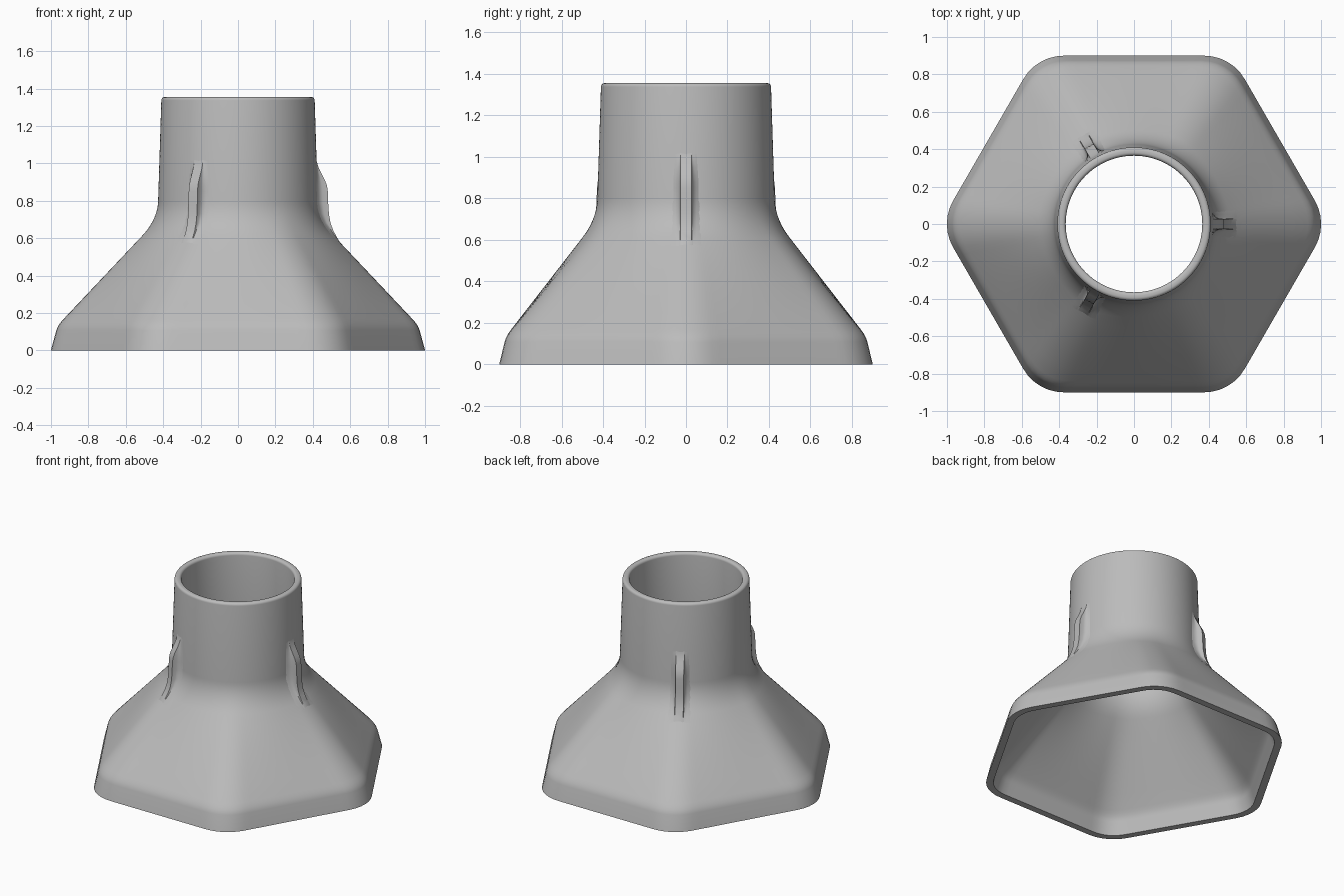
import bpy, bmesh, math

if "Cube" in bpy.data.objects:
    bpy.data.objects.remove(bpy.data.objects["Cube"], do_unlink=True)

SEGMENTS = 144
HEIGHT = 1.355
SHOULDER, NECK_START = 0.135, 0.70
NECK_RADIUS = 0.43
WALL = 0.047

grey = bpy.data.materials.new("light grey")
grey.use_nodes = True
grey.diffuse_color = (0.5, 0.5, 0.5, 1)
grey.node_tree.nodes["Principled BSDF"].inputs["Base Color"].default_value = (0.5, 0.5, 0.5, 1)


def hexagon_radius(angle, apothem, corner):
    """Polar radius of a hexagon with rounded corners, one corner on +x."""
    sector = math.pi / 3
    off = abs((angle + sector / 2) % sector - sector / 2)
    flat = sector / 2 - off
    core = apothem - corner
    if math.tan(flat) * apothem <= core * math.tan(sector / 2):
        return apothem / math.cos(flat)
    centre = core / math.cos(sector / 2)
    return centre * math.cos(off) + math.sqrt(max(0, corner ** 2 - (centre * math.sin(off)) ** 2))


def ring(z, apothem, corner, radius=0, t=0):
    """A cross-section blended from hexagon (t=0) to circle (t=1)."""
    radii = []
    for i in range(SEGMENTS):
        a = math.tau * i / SEGMENTS
        radii.append((1 - t) * hexagon_radius(a, apothem, corner) + t * radius)
    return z, radii


def slope(z, inset):
    t = (z - SHOULDER) / (NECK_START - SHOULDER)
    return ring(z, 0.868 - inset, 0.25 - inset, NECK_RADIUS - inset, t)


def mix(a, b, t):
    return (a[0] * (1 - t) + b[0] * t, [p * (1 - t) + q * t for p, q in zip(a[1], b[1])])


def bend(a, b, c, steps):
    """Rounded transition between three rings."""
    return [mix(mix(a, b, i / steps), mix(b, c, i / steps), i / steps) for i in range(steps + 1)]


def circle(z, radius):
    return z, [radius] * SEGMENTS


def skin(inset):
    """Rings of the flared base and neck, from the ground up."""
    foot = ring(0, 0.9 - inset, 0.25 - inset)
    edge = slope(SHOULDER, inset)
    rings = [foot] + bend(mix(foot, edge, 0.8), edge, slope(0.17, inset), 4)
    rings += [slope(z, inset) for z in (0.25, 0.35, 0.45, 0.54)]
    rings += bend(slope(0.61, inset), slope(NECK_START, inset), circle(0.80, 0.427 - inset), 10)
    return rings


def finish(name, bm):
    bmesh.ops.recalc_face_normals(bm, faces=bm.faces)
    mesh = bpy.data.meshes.new(name)
    bm.to_mesh(mesh)
    bm.free()
    mesh.materials.append(grey)
    obj = bpy.data.objects.new(name, mesh)
    bpy.context.collection.objects.link(obj)
    bpy.ops.object.select_all(action="DESELECT")
    obj.select_set(True)
    bpy.context.view_layer.objects.active = obj
    bpy.ops.object.shade_smooth_by_angle(angle=math.radians(32))
    return obj


# Hollow body: outer skin, rounded lip, inner skin, foot rim
outer = skin(0)
inner = [(max(0, z - 0.02) if z else 0, radii) for z, radii in skin(WALL)]
lip = []
lip_radius = 0.018
for centre, start in ((0.392, 0), (0.383, 90)):
    for step in range(6):
        a = math.radians(start + step * 18)
        lip.append(circle(HEIGHT - lip_radius + lip_radius * math.sin(a), centre + lip_radius * math.cos(a)))
rings = outer + lip + inner[::-1]
bm = bmesh.new()
loops = [[bm.verts.new((r * math.cos(math.tau * i / SEGMENTS), r * math.sin(math.tau * i / SEGMENTS), z))
          for i, r in enumerate(radii)] for z, radii in rings]
for low, high in zip(loops, loops[1:] + loops[:1]):
    for i in range(SEGMENTS):
        j = (i + 1) % SEGMENTS
        bm.faces.new((low[i], low[j], high[j], high[i]))
finish("flared_body", bm)


# Three ribs with filleted flanks at the foot of the neck
def body_radius(z):
    stack = outer + lip[:1]
    for low, high in zip(stack, stack[1:]):
        if low[0] <= z <= high[0]:
            return mix(low, high, (z - low[0]) / (high[0] - low[0]))[1][0]


crest = [(0.57, 0.55), (0.60, 0.532), (0.64, 0.51), (0.68, 0.495), (0.73, 0.486), (0.79, 0.482),
         (0.85, 0.480), (0.88, 0.476), (0.91, 0.465), (0.95, 0.444), (0.98, 0.43), (1.01, 0.421), (1.03, 0.415)]
flank = [(0.075, -0.02), (0.05, 0.08), (0.037, 0.25), (0.03, 0.5), (0.027, 1.0)]
section = flank + [(-w, d) for w, d in reversed(flank)]
for number in range(3):
    bm = bmesh.new()
    loops = []
    for z, reach in crest:
        base = body_radius(z)
        depth = max(reach - base, 0)
        row = []
        for w, d in section:
            wall = math.sqrt(base ** 2 - w ** 2)
            x = wall - 0.006 if d < 0 else wall + (reach - wall) * d if depth else wall - 0.002
            row.append(bm.verts.new((x, w, z)))
        loops.append(row)
    for low, high in zip(loops, loops[1:]):
        for i in range(len(section) - 1):
            bm.faces.new((low[i], low[i + 1], high[i + 1], high[i]))
    for end in (loops[0], loops[-1]):
        bm.faces.new(end)
    for i in range(len(loops) - 1):
        bm.faces.new((loops[i][0], loops[i + 1][0], loops[i + 1][-1], loops[i][-1]))
    rib = finish(f"neck_rib_{number + 1}", bm)
    rib.rotation_euler.z = math.tau * number / 3
